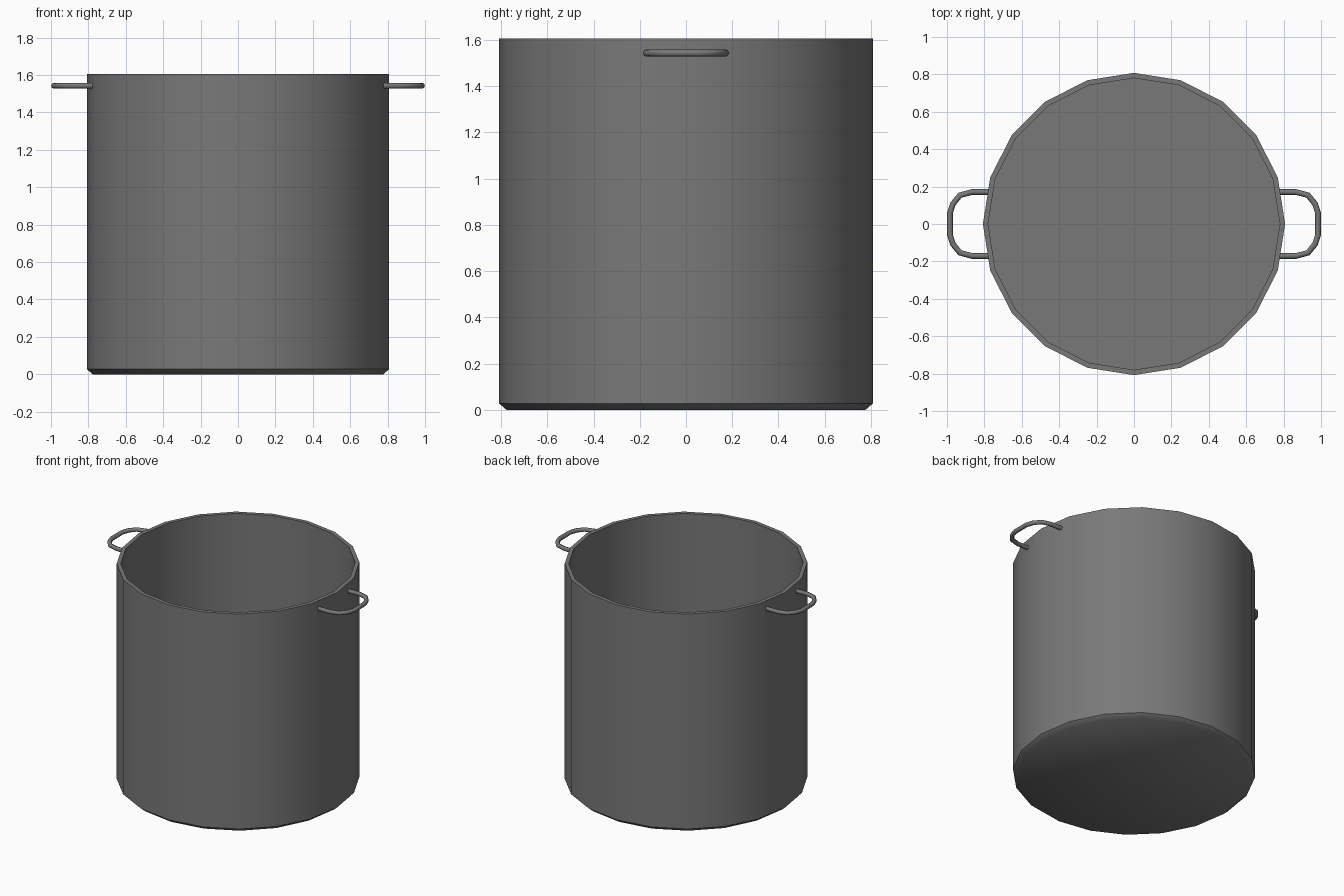
import bpy, bmesh, math
from mathutils import Vector

if "Cube" in bpy.data.objects:
    bpy.data.objects.remove(bpy.data.objects["Cube"])

SIDES = 20
metal = bpy.data.materials.new("dark_metal")
metal.diffuse_color = (0.19, 0.19, 0.19, 1)
metal.use_nodes = True
metal.node_tree.nodes["Principled BSDF"].inputs["Base Color"].default_value = metal.diffuse_color


def finish(name, bm, angle):
    bmesh.ops.recalc_face_normals(bm, faces=bm.faces)
    mesh = bpy.data.meshes.new(name)
    bm.to_mesh(mesh)
    bm.free()
    mesh.materials.append(metal)
    obj = bpy.data.objects.new(name, mesh)
    bpy.context.collection.objects.link(obj)
    bpy.ops.object.select_all(action='DESELECT')
    obj.select_set(True)
    bpy.context.view_layer.objects.active = obj
    bpy.ops.object.shade_smooth_by_angle(angle=math.radians(angle))
    return obj


def skin(bm, rings):
    # Bridge successive rings with quads and cap both ends
    for a, b in zip(rings, rings[1:]):
        n = len(a)
        for i in range(n):
            bm.faces.new((a[i], a[(i + 1) % n], b[(i + 1) % n], b[i]))
    bm.faces.new(rings[0])
    bm.faces.new(rings[-1])


def circle(n):
    return [(math.cos(2 * math.pi * i / n), math.sin(2 * math.pi * i / n)) for i in range(n)]


# Pot body: chamfered base blending into the bottom, outer wall, rim, inner wall, inner floor
profile = [(0.777, 0), (0.808, 0.027), (0.808, 1.605), (0.78, 1.605), (0.78, 0.03)]
bm = bmesh.new()
skin(bm, [[bm.verts.new((r * c, r * s, z)) for c, s in circle(SIDES)] for r, z in profile])
finish("pot_body", bm, 45)

# Loop handles: round tube swept along a half path mirrored in y
half = [(0.765, 0.171), (0.866, 0.171), (0.930, 0.154), (0.968, 0.108), (0.984, 0.058)]
TUBE, HANDLE_Z = 0.0155, 1.543


def handle(name, side):
    path = [Vector((x, y, 0)) for x, y in half] + [Vector((x, -y, 0)) for x, y in reversed(half)]
    bm = bmesh.new()
    rings = []
    for i, p in enumerate(path):
        before = (p - path[max(i - 1, 0)]).normalized()
        after = (path[min(i + 1, len(path) - 1)] - p).normalized()
        t = (before + after).normalized()
        out = Vector((t.y, -t.x, 0))
        rings.append([bm.verts.new(((p.x + out.x * TUBE * c) * side,
                                    p.y + out.y * TUBE * c,
                                    HANDLE_Z + TUBE * s)) for c, s in circle(8)])
    skin(bm, rings)
    finish(name, bm, 60)


handle("right_handle", 1)
handle("left_handle", -1)
